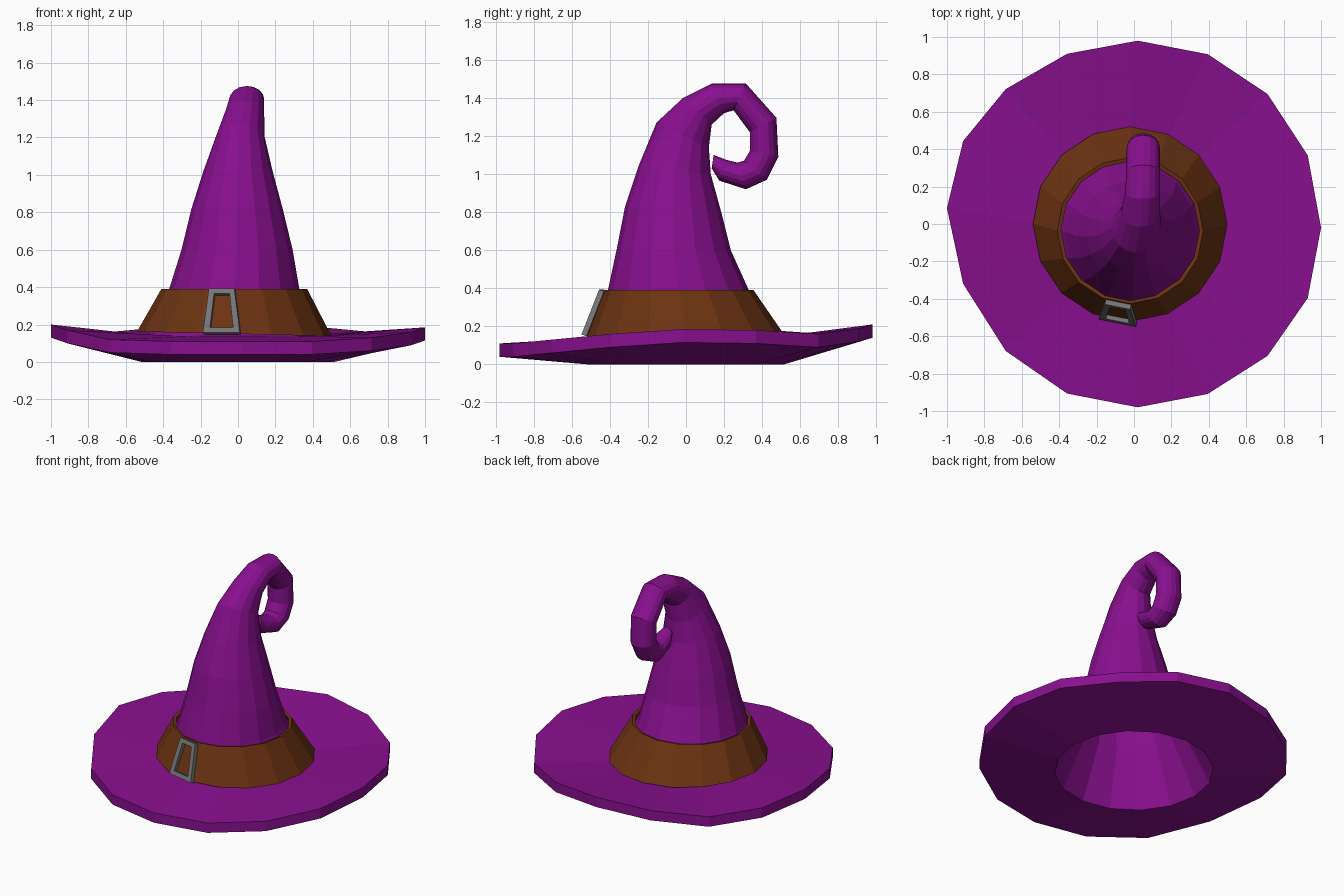
import bpy, bmesh, math
from mathutils import Vector

if "Cube" in bpy.data.objects:
    bpy.data.objects.remove(bpy.data.objects["Cube"])

N = 16


def material(name, rgb):
    m = bpy.data.materials.new(name)
    m.diffuse_color = (*rgb, 1)
    m.use_nodes = True
    m.node_tree.nodes["Principled BSDF"].inputs["Base Color"].default_value = m.diffuse_color
    return m


PURPLE = material("purple felt", (0.25, 0.005, 0.275))
BROWN = material("brown leather", (0.15, 0.033, 0.006))
GREY = material("grey metal", (0.18, 0.18, 0.19))


def loft(name, rings, mat, closed=False, caps=(False, False)):
    """Skin a list of equal-length point rings with quads."""
    bm = bmesh.new()
    vs = [[bm.verts.new(p) for p in r] for r in rings]
    n = len(rings[0])
    pairs = list(zip(vs, vs[1:])) + ([(vs[-1], vs[0])] if closed else [])
    for a, b in pairs:
        for i in range(n):
            j = (i + 1) % n
            bm.faces.new((a[i], a[j], b[j], b[i]))
    if caps[0]:
        bm.faces.new(vs[0][::-1])
    if caps[1]:
        bm.faces.new(vs[-1])
    bmesh.ops.recalc_face_normals(bm, faces=bm.faces)
    me = bpy.data.meshes.new(name)
    bm.to_mesh(me)
    bm.free()
    me.materials.append(mat)
    ob = bpy.data.objects.new(name, me)
    bpy.context.collection.objects.link(ob)
    return ob


def circle(cx, cy, z, r, tilt=0.0):
    return [(cx + r * math.cos(a), cy + r * math.sin(a), z - tilt * math.cos(a))
            for a in (2 * math.pi * i / N for i in range(N))]


def section(front, back, cx, half):
    """Elliptical ring spanning two (y, z) points, with a half width in x."""
    f, b = Vector(front), Vector(back)
    mid, d = (f + b) / 2, (b - f) / 2
    ring = []
    for i in range(N):
        a = 2 * math.pi * i / N
        p = mid + d * math.sin(a)
        ring.append((cx + half * math.cos(a), p.x, p.y))
    return ring


# Wavy brim: rim underside heights, counter-clockwise from +x
rim_z = [.115, .11, .09, .12, .14, .12, .09, .11, .13, .10, .05, .04, .04, .04, .06, .09]


def rim(lift):
    ring = []
    for i, z in enumerate(rim_z):
        a = 2 * math.pi * i / N
        c, s = math.cos(a), math.sin(a)
        dy = -.02 * c ** 4 if c > 0 else .085 * c ** 4
        r = .98 + .02 * c * c
        ring.append((r * c + .02 * abs(s), r * s + dy, z + lift))
    return ring


loft("brim", [circle(0, 0, 0, .515), rim(0), rim(.07), circle(-.01, 0, .14, .48)], PURPLE)

# Crown with curled tip: front point, back point, x centre, half width
crown = [
    ((-.50, .13), (.48, .13), -.02, .47),
    ((-.41, .39), (.33, .39), -.02, .348),
    ((-.365, .60), (.235, .60), -.005, .297),
    ((-.32, .83), (.185, .80), -.005, .245),
    ((-.25, 1.04), (.13, 1.00), 0, .185),
    ((-.155, 1.27), (.12, 1.14), .012, .13),
    ((-.015, 1.40), (.135, 1.26), .035, .105),
    ((.135, 1.475), (.20, 1.32), .045, .093),
    ((.315, 1.475), (.25, 1.335), .05, .09),
    ((.475, 1.295), (.335, 1.22), .05, .09),
    ((.485, 1.09), (.335, 1.12), .05, .088),
    ((.425, .97), (.305, 1.07), .05, .085),
    ((.315, .92), (.27, 1.06), .05, .08),
    ((.175, .965), (.21, 1.075), .05, .065),
    ((.135, 1.03), (.145, 1.10), .05, .04),
]
loft("crown", [section(*c) for c in crown], PURPLE, caps=(False, True))

# Hollow inside of the crown
loft("crown_lining", [circle(0, 0, 0, .515), circle(-.02, -.04, .39, .335),
                      section((-.33, .60), (.20, .60), -.005, .265),
                      section((-.285, .83), (.15, .80), -.005, .21),
                      section((-.21, 1.04), (.09, 1.0), 0, .15),
                      section((-.11, 1.25), (.08, 1.15), .012, .09)],
     PURPLE, caps=(False, True))

# Flared leather band with a thin top lip
loft("band", [circle(-.02, 0, .15, .52, .012), circle(-.02, -.035, .39, .39),
              circle(-.02, -.035, .385, .37), circle(-.02, -.01, .16, .46)],
     BROWN, closed=True)

# Trapezoid buckle lying on one facet of the band


def trapezoid(corners, push):
    out = Vector((-.19, -.91, .36)).normalized() * push
    pts = []
    for x, z in corners:
        t = (z - .155) / .24
        y = -.55 - .2 * (x - .01) + .088 * t
        pts.append(tuple(Vector((x, y, z)) + out))
    return pts


outer = [(-.188, .158), (.01, .158), (-.02, .393), (-.156, .393)]
inner = [(-.15, .185), (-.026, .185), (-.046, .366), (-.128, .366)]
loft("buckle", [trapezoid(outer, 0), trapezoid(inner, 0),
                trapezoid(inner, -.028), trapezoid(outer, -.028)], GREY, closed=True)
